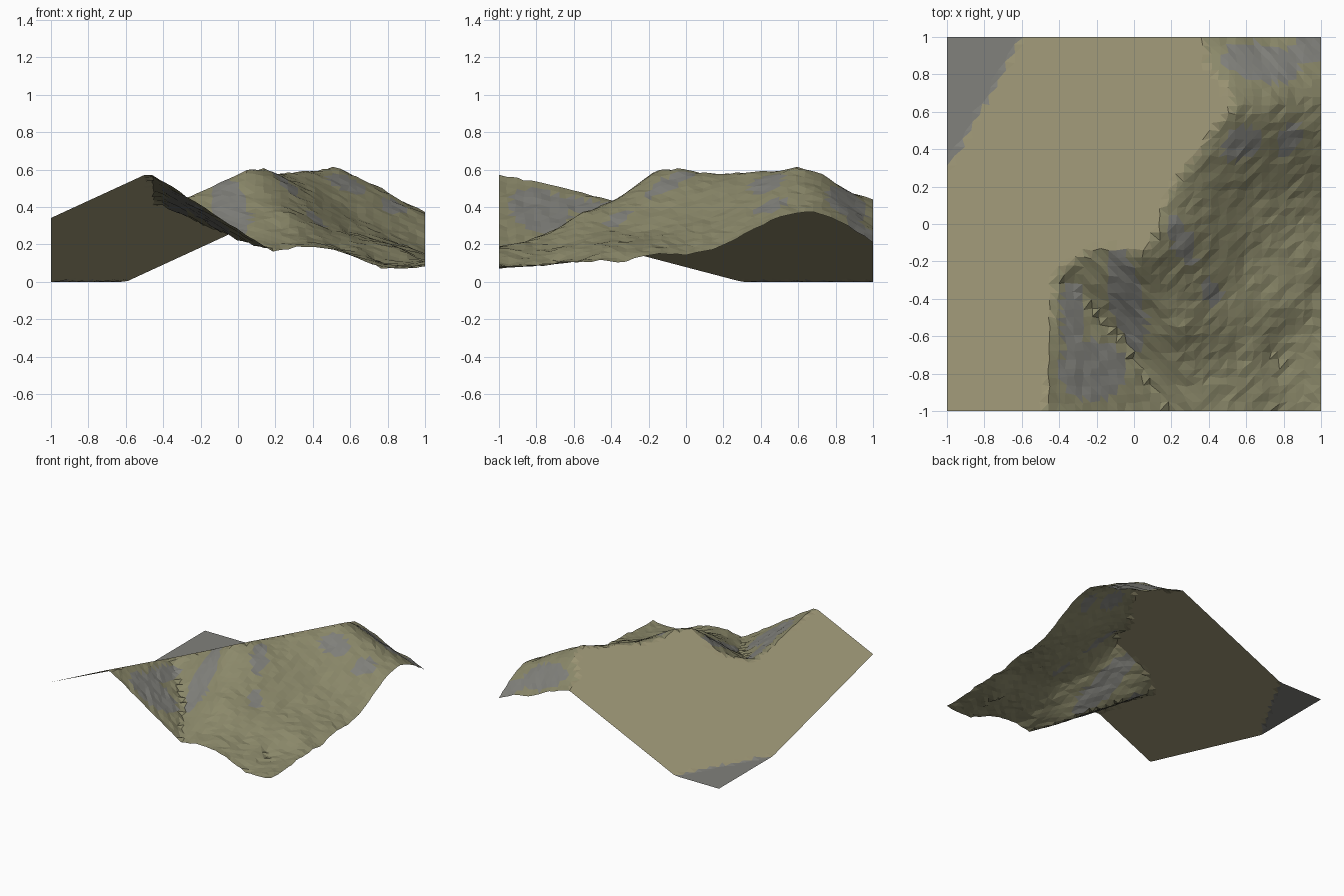
import bpy, bmesh, random
from math import hypot, sin, pi

if "Cube" in bpy.data.objects:
    bpy.data.objects.remove(bpy.data.objects["Cube"])

random.seed(4)
N = 44


def bank(x, y):
    # flat windward slope rising from the ground
    return 0.53 * ((x + 1) * 0.868 - (y - 0.3) * 0.496)


def gully_wall(x, y):
    # steep wall west of the gully
    return 0.57 - 0.65 * (x + 0.45) - 0.19 * (y + 1)


# crest line: where the flat slope breaks
crest = [(-0.43, -0.28), (-0.2, -0.13), (0.05, -0.16), (0.13, -0.05), (0.2, 0.2),
         (0.33, 0.35), (0.41, 0.5), (0.52, 0.6), (0.5, 0.73), (0.4, 0.85), (0.36, 1)]
# heights of the eroded side: gully, spurs, bowl, ledge and edges
spots = [(-0.3, -0.33, 0.37), (-0.12, -0.58, 0.25), (0, -0.75, 0.21), (0.18, -1, 0.16),
         (0, -0.45, 0.37), (0.25, -0.55, 0.38), (0.38, -1, 0.195), (0.58, -1, 0.155),
         (0.78, -1, 0.07), (1, -1, 0.085), (0.45, -0.4, 0.30), (0.6, -0.2, 0.27),
         (0.55, -0.7, 0.18), (0.62, 0.15, 0.36), (0.75, 0.4, 0.42), (0.75, 0.65, 0.51),
         (1, 0.65, 0.38), (1, 0.4, 0.30), (1, 0.2, 0.19), (1, 0, 0.145), (1, -0.2, 0.145),
         (1, -0.35, 0.10), (1, -0.65, 0.11), (0.65, -0.7, 0.17), (0.71, -0.55, 0.185),
         (0.87, -0.42, 0.185), (0.95, -0.2, 0.17), (0.75, -0.7, 0.10), (0.86, -0.58, 0.11),
         (0.75, 0.82, 0.43), (1, 0.85, 0.31), (0.7, 1, 0.3), (1, 1, 0.215), (-0.45, -1, 0.1)]
pts = [(x, y, bank(x, y)) for x, y in crest] + spots
pts += [(x, y, bank(x, y) + 0.25) for x, y in ((-1, 1), (-0.9, 0), (-0.4, 0.3), (0, 0.7), (-0.3, 1))]


def solve(rows):
    n = len(rows)
    for i in range(n):
        p = max(range(i, n), key=lambda r: abs(rows[r][i]))
        rows[i], rows[p] = rows[p], rows[i]
        for r in range(i + 1, n):
            f = rows[r][i] / rows[i][i]
            if f:
                rows[r] = [a - f * b for a, b in zip(rows[r], rows[i])]
    out = [0] * n
    for i in reversed(range(n)):
        out[i] = (rows[i][n] - sum(rows[i][k] * out[k] for k in range(i + 1, n))) / rows[i][i]
    return out


# smooth interpolation through the spot heights
system = [[hypot(a[0] - b[0], a[1] - b[1]) for b in pts] + [1, a[2]] for a in pts]
system.append([1] * len(pts) + [0, 0])
weights = solve(system)


def eroded(x, y):
    return weights[-1] + sum(w * hypot(x - p[0], y - p[1]) for w, p in zip(weights, pts))


def height(x, y):
    z = min(bank(x, y), max(gully_wall(x, y), eroded(x, y)))
    if z < bank(x, y) - 0.01:
        z += random.uniform(-0.006, 0.006)
    return max(0, z)


def colour(name, rgb):
    m = bpy.data.materials.new(name)
    m.diffuse_color = (*rgb, 1)
    m.use_nodes = True
    m.node_tree.nodes["Principled BSDF"].inputs["Base Color"].default_value = m.diffuse_color
    return m


# terrain sheet
bm = bmesh.new()
grid = []
for j in range(N + 1):
    row = []
    for i in range(N + 1):
        x, y = -1 + 2 * i / N, -1 + 2 * j / N
        if 0 < i < N:
            x += random.uniform(-0.008, 0.008)
        if 0 < j < N:
            y += random.uniform(-0.008, 0.008)
        row.append(bm.verts.new((x, y, height(x, y))))
    grid.append(row)

# bare rock patches: centre, half size, lean
patches = [(-0.33, -0.5, 0.06, 0.2, 0), (-0.22, -0.78, 0.19, 0.16, 0), (-0.04, -0.4, 0.09, 0.28, -0.2),
           (0.26, -0.1, 0.06, 0.14, -0.3), (0.42, -0.36, 0.05, 0.08, -0.3), (0.57, 0.43, 0.1, 0.09, 0.3),
           (0.83, 0.45, 0.06, 0.09, 0.3), (0.68, 0.86, 0.2, 0.11, -0.5), (0.93, 0.93, 0.1, 0.07, 0)]


def surface(c):
    if c.z < 0.006:
        return 2
    for px, py, w, h, lean in patches:
        if ((c.x - px - lean * (c.y - py)) / w) ** 2 + ((c.y - py) / h) ** 2 < 1:
            return 2
    if c.z > bank(c.x, c.y) - 0.01:
        return 0
    return 1


for j in range(N):
    for i in range(N):
        a, b, c, d = grid[j][i], grid[j][i + 1], grid[j + 1][i + 1], grid[j + 1][i]
        # split each cell along its flatter diagonal
        if abs(a.co.z - c.co.z) < abs(b.co.z - d.co.z):
            tris = ((a, b, c), (a, c, d))
        else:
            tris = ((a, b, d), (b, c, d))
        for t in tris:
            f = bm.faces.new(t)
            f.material_index = surface(f.calc_center_median())

mesh = bpy.data.meshes.new("hillside")
bm.to_mesh(mesh)
bm.free()
for m in (colour("dry_grass", (0.32, 0.29, 0.17)), colour("scrub", (0.26, 0.25, 0.145)),
          colour("bare_rock", (0.22, 0.22, 0.2))):
    mesh.materials.append(m)
hill = bpy.data.objects.new("hillside", mesh)
bpy.context.collection.objects.link(hill)
